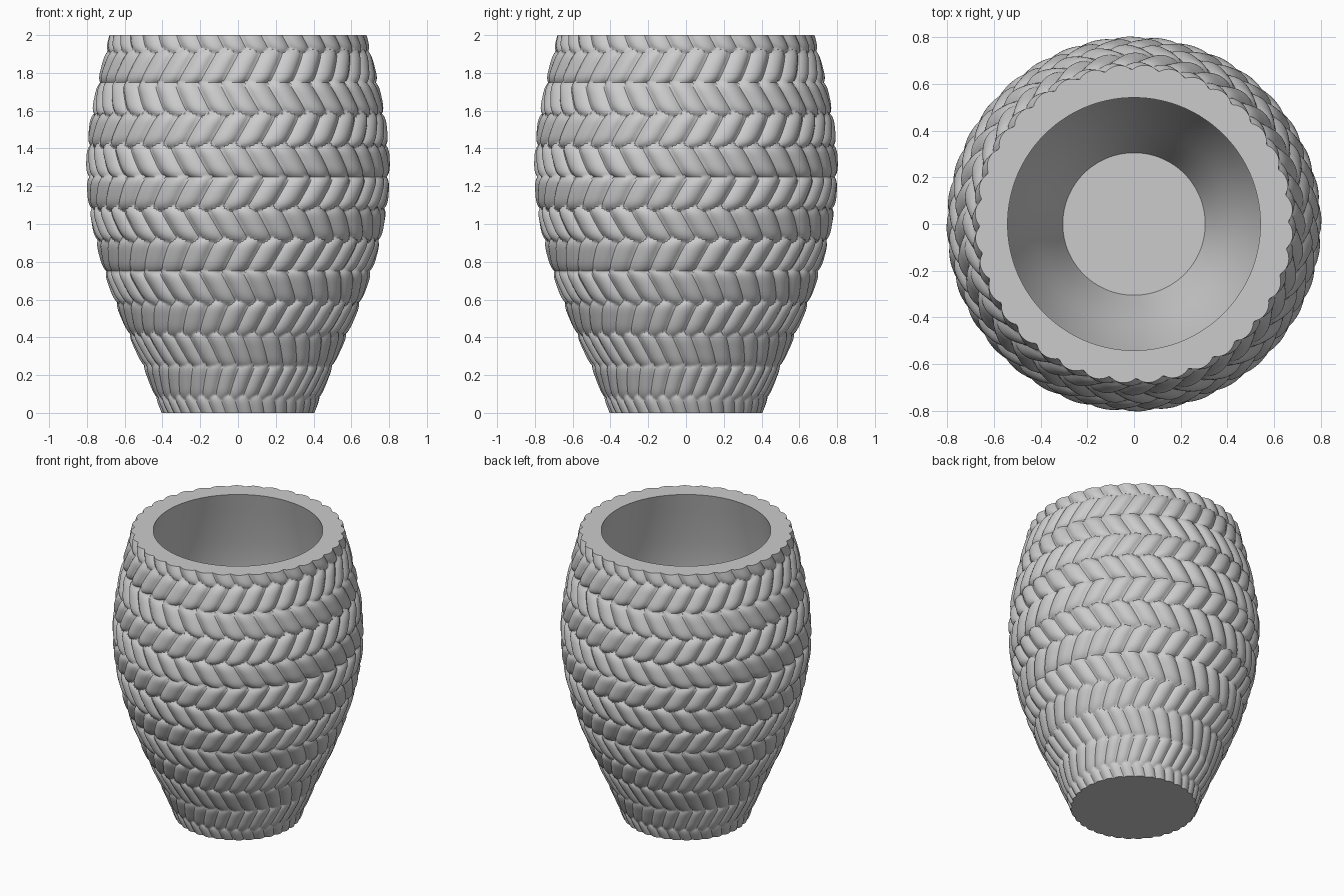
import bpy, bmesh, math

if "Cube" in bpy.data.objects:
    bpy.data.objects.remove(bpy.data.objects["Cube"], do_unlink=True)

STRANDS = 36        # braided strands around the vase
COLS = 12           # mesh columns per strand
RINGS = 240         # mesh rings up the outside
ROW = 1 / 6         # height of one slanted row
SLANT = 0.36        # sideways swing of a strand, in strand widths
RELIEF = 0.11       # braid depth relative to radius
WALL = 0.13
FLOOR = 0.1
PROFILE = [0.405, 0.507, 0.618, 0.71, 0.775, 0.803, 0.79, 0.743, 0.682]


def body_radius(z):
    """Smooth barrel profile through evenly spaced radii."""
    s = z / 0.25
    i = min(int(s), len(PROFILE) - 2)
    t = s - i
    b, c = PROFILE[i], PROFILE[i + 1]
    a = PROFILE[i - 1] if i else 2 * b - c
    d = PROFILE[i + 2] if i + 2 < len(PROFILE) else 2 * c - b
    return b + 0.5 * t * (c - a + t * (2*a - 5*b + 4*c - d + t * (3*(b - c) + d - a)))


def lean(k):
    return 1 if k % 2 else -1


def swing(z):
    """Zigzag that the mesh columns follow."""
    k = round(z / ROW)
    return lean(k) * SLANT * (z / ROW - k) * 2


def braid(u, z):
    """Height of the topmost strand at a point, about 0 to 1."""
    best = 0
    near = round(z / ROW)
    for k in (near - 1, near, near + 1):
        t = (z / ROW - k) * 2
        if abs(t) > 1.35:
            continue
        phase = 0.5 if k % 3 == 0 else 0
        v = u - phase - lean(k) * SLANT * t
        v -= round(v)
        for du in (v - 1, v, v + 1):
            q = 1 - (du / 0.7) ** 2 - (t / 1.35) ** 4
            if q > 0:
                best = max(best, math.sqrt(q) + 0.15 * lean(k) * du)
    return best


def ring(bm, z, radii, shift):
    """One closed ring of vertices; radii repeat on every strand."""
    n = STRANDS * COLS
    verts = []
    for j in range(n):
        a = 2 * math.pi * (j / COLS + shift - 0.5 - SLANT) / STRANDS - math.pi / 2
        r = radii[j % COLS]
        verts.append(bm.verts.new((r * math.cos(a), r * math.sin(a), z)))
    return verts


def bridge(bm, low, high):
    n = len(low)
    for j in range(n):
        i = (j + 1) % n
        bm.faces.new((low[j], low[i], high[i], high[j]))


bm = bmesh.new()

# Braided outside, from the foot to the rim
rings = []
for i in range(RINGS + 1):
    z = 2 * i / RINGS
    shift = swing(z)
    size = body_radius(z)
    radii = [size * (1 - RELIEF * (1 - braid(c / COLS + shift, z))) for c in range(COLS)]
    rings.append(ring(bm, z, radii, shift))

# Flat rim and smooth cavity wall
steps = 24
for i in range(steps + 1):
    z = 2 - (2 - FLOOR) * i / steps
    radius = body_radius(z) - WALL - 0.01
    rings.append(ring(bm, z, [radius] * COLS, swing(2)))

for low, high in zip(rings, rings[1:]):
    bridge(bm, low, high)

# Underside and cavity floor
bm.faces.new(rings[0][::-1])
bm.faces.new(rings[-1])

mesh = bpy.data.meshes.new("braided_vase")
bm.to_mesh(mesh)
bm.free()
vase = bpy.data.objects.new("braided_vase", mesh)
bpy.context.collection.objects.link(vase)

# Plain grey finish
grey = bpy.data.materials.new("plain_grey")
grey.use_nodes = True
colour = (0.6, 0.6, 0.6, 1)
grey.diffuse_color = colour
grey.node_tree.nodes["Principled BSDF"].inputs["Base Color"].default_value = colour
mesh.materials.append(grey)

bpy.context.view_layer.objects.active = vase
vase.select_set(True)
bpy.ops.object.shade_smooth_by_angle(angle=math.radians(35))
